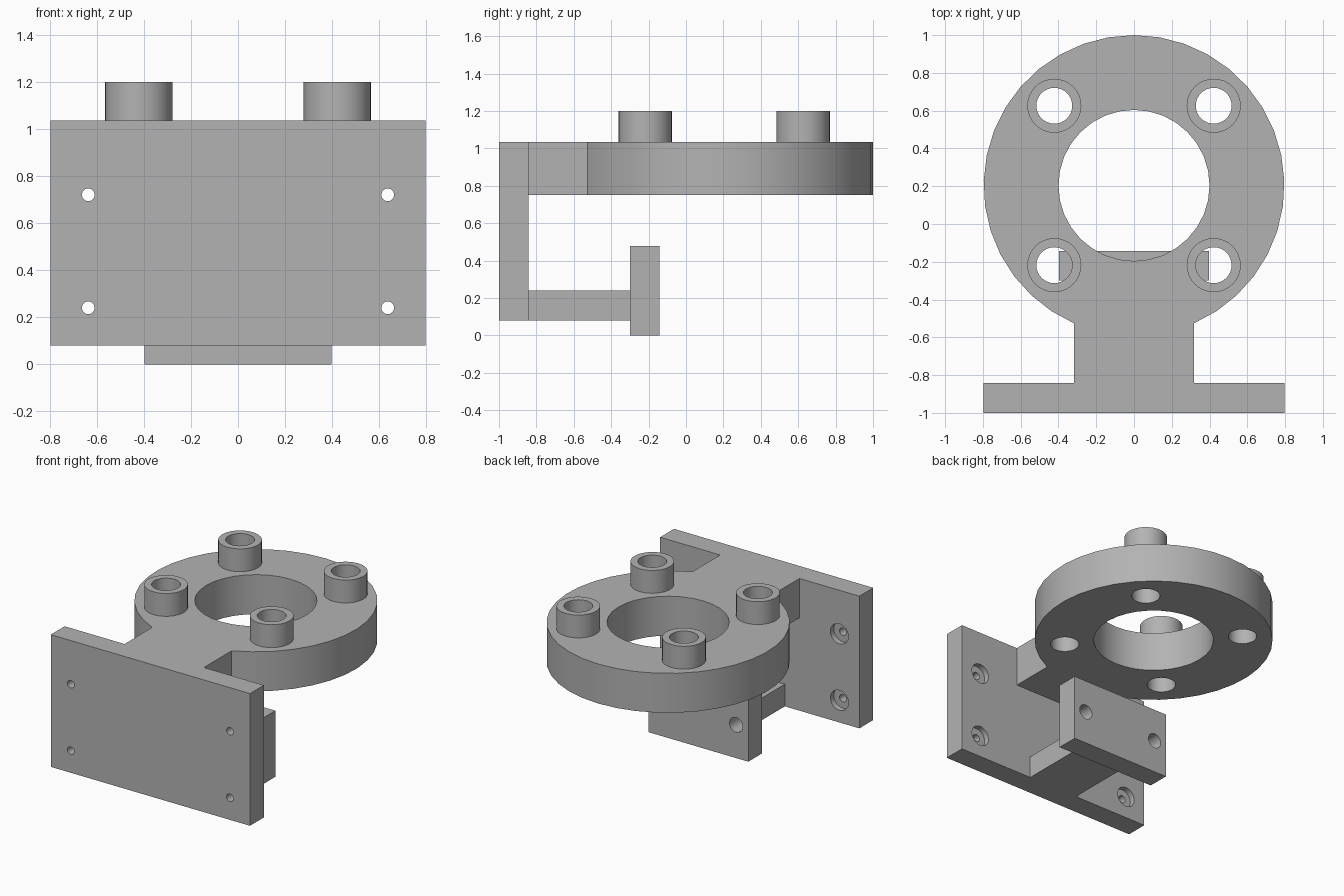
import bpy, bmesh
from math import radians, sin, cos, asin, pi
from mathutils import Matrix

if "Cube" in bpy.data.objects:
    bpy.data.objects.remove(bpy.data.objects["Cube"])

GREY = (0.45, 0.45, 0.45, 1)
grey = bpy.data.materials.new("machined grey")
grey.use_nodes = True
grey.diffuse_color = GREY
grey.node_tree.nodes["Principled BSDF"].inputs["Base Color"].default_value = GREY

RING_Y, RING_R, BORE_R = 0.204, 0.796, 0.4
RING_LOW, RING_TOP, BOSS_TOP = 0.75, 1.035, 1.2
BOSS_OFF = 0.422
PLATE_BACK, NECK_HALF = -0.842, 0.317


def activate(obj):
    bpy.ops.object.select_all(action='DESELECT')
    bpy.context.view_layer.objects.active = obj
    obj.select_set(True)


def box(name, x, y, z):
    """Block spanning the (low, high) pairs on each axis."""
    spans = (x, y, z)
    bpy.ops.mesh.primitive_cube_add(size=1, location=[(a + b) / 2 for a, b in spans])
    obj = bpy.context.object
    obj.name = name
    obj.scale = [b - a for a, b in spans]
    bpy.ops.object.transform_apply(location=False, rotation=False, scale=True)
    return obj


def cylinder(name, x, y, z, radius, length, along_y=False, sides=32):
    bpy.ops.mesh.primitive_cylinder_add(
        vertices=sides, radius=radius, depth=length, location=(x, y, z),
        rotation=(pi / 2 if along_y else 0, 0, 0))
    obj = bpy.context.object
    obj.name = name
    return obj


def prism(name, outline, low, high):
    """Closed outline in x and y, extruded up from low to high."""
    bm = bmesh.new()
    face = bm.faces.new([bm.verts.new((x, y, low)) for x, y in outline])
    top = bmesh.ops.extrude_face_region(bm, geom=[face])["geom"]
    bmesh.ops.translate(bm, vec=(0, 0, high - low),
                        verts=[v for v in top if isinstance(v, bmesh.types.BMVert)])
    bmesh.ops.recalc_face_normals(bm, faces=bm.faces[:])
    mesh = bpy.data.meshes.new(name)
    bm.to_mesh(mesh)
    bm.free()
    obj = bpy.data.objects.new(name, mesh)
    bpy.context.collection.objects.link(obj)
    return obj


def drill(obj, cutters):
    for cutter in cutters:
        activate(obj)
        mod = obj.modifiers.new("hole", 'BOOLEAN')
        mod.operation, mod.solver, mod.object = 'DIFFERENCE', 'EXACT', cutter
        bpy.ops.object.modifier_apply(modifier=mod.name)
        bpy.data.objects.remove(cutter)


def finish(obj):
    obj.data.materials.clear()
    obj.data.materials.append(grey)
    activate(obj)
    bpy.ops.object.shade_smooth_by_angle(angle=radians(30))


# Round flange with its neck, as one outline
start = -asin(((RING_R ** 2 - NECK_HALF ** 2) ** 0.5) / RING_R)
sweep, steps = pi - 2 * start, 32
outline = [(RING_R * cos(start + sweep * i / steps),
            RING_Y + RING_R * sin(start + sweep * i / steps)) for i in range(steps + 1)]
outline += [(-NECK_HALF, PLATE_BACK), (NECK_HALF, PLATE_BACK)]
flange = prism("round_flange", outline, RING_LOW, RING_TOP)

# Centre bore and the four corner holes
centres = [(sx * BOSS_OFF, RING_Y + sy * BOSS_OFF) for sx in (-1, 1) for sy in (-1, 1)]
drill(flange, [cylinder("bore", 0, RING_Y, 0.9, BORE_R, 1)]
      + [cylinder("hole", x, y, 0.9, 0.095, 1) for x, y in centres])
finish(flange)

# Hollow bosses standing on the flange
for i, (x, y) in enumerate(centres):
    boss = cylinder(f"boss_{i + 1}", x, y, (RING_TOP + BOSS_TOP) / 2, 0.143, BOSS_TOP - RING_TOP)
    drill(boss, [cylinder("hole", x, y, 1.1, 0.095, 1)])
    finish(boss)

# Mounting plate with screw holes counterbored from behind
plate = box("mounting_plate", (-0.796, 0.796), (-1, PLATE_BACK), (0.08, RING_TOP))
for x in (-0.636, 0.636):
    for z in (0.24, 0.72):
        drill(plate, [cylinder("hole", x, -0.9, z, 0.027, 0.5, True, 24),
                      cylinder("counterbore", x, PLATE_BACK, z, 0.072, 0.08, True)])
finish(plate)

# Lower arm reaching back to the upright tab
finish(box("lower_arm", (-0.2, 0.2), (PLATE_BACK, -0.3), (0.08, 0.24)))

tab = box("rear_tab", (-0.398, 0.398), (-0.3, -0.143), (0, 0.478))
drill(tab, [cylinder("hole", x, -0.2, 0.24, 0.053, 0.6, True, 24) for x in (-0.3, 0.3)])
finish(tab)
